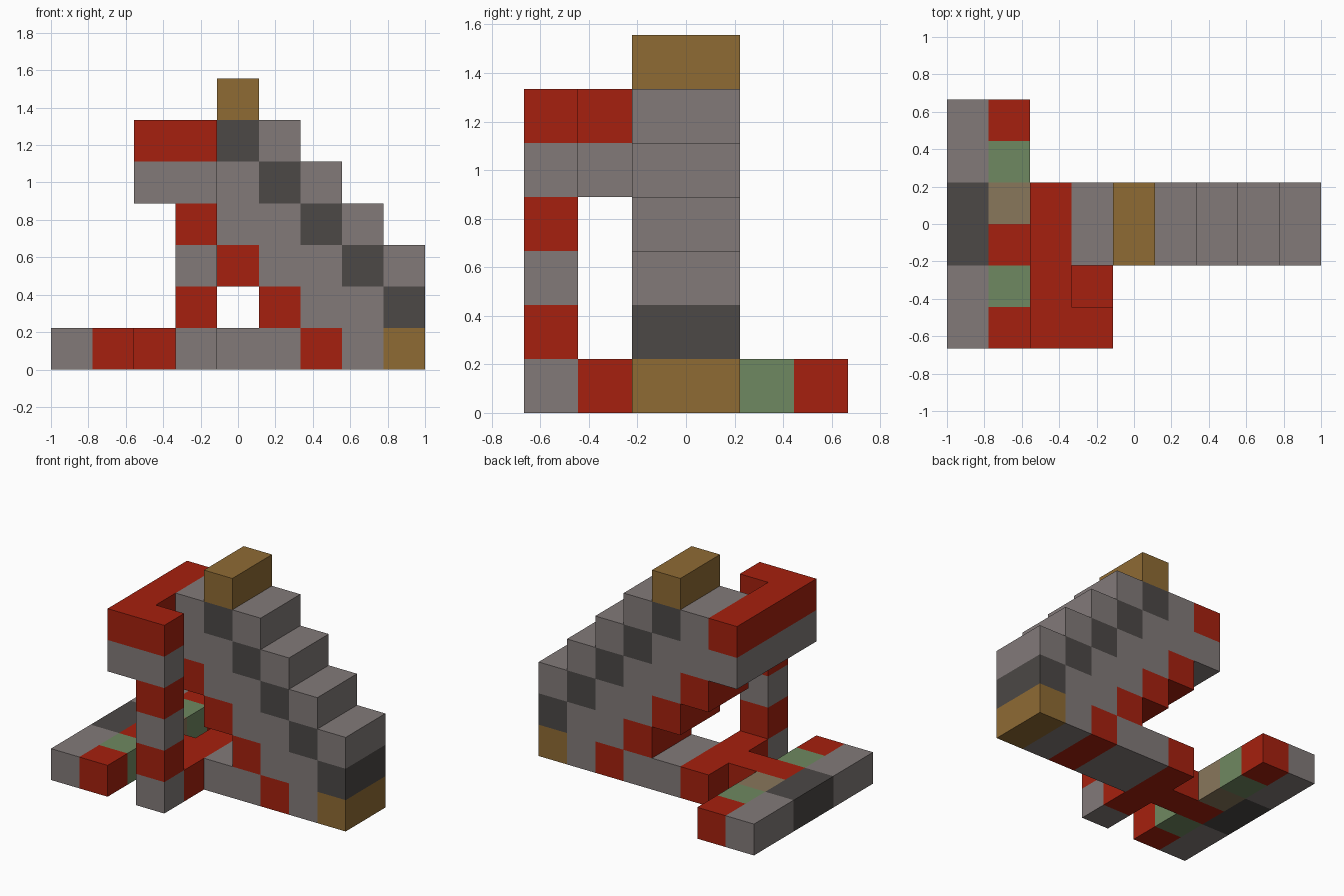
import bpy
import bmesh

cube = bpy.data.objects.get("Cube")
if cube:
    bpy.data.objects.remove(cube, do_unlink=True)

UNIT = 2 / 9                      # edge of one block
COLOURS = {
    "brick red": (0.381, 0.0144, 0.0044),
    "stone grey": (0.223, 0.195, 0.191),
    "dark stone": (0.072, 0.065, 0.061),
    "ochre": (0.275, 0.147, 0.034),
    "moss green": (0.159, 0.246, 0.119),
    "tan": (0.25, 0.184, 0.105),
}
RED, GREY, DARK, OCHRE, GREEN, TAN = names = list(COLOURS)

mats = {}
for name, rgb in COLOURS.items():
    m = bpy.data.materials.new(name)
    m.use_nodes = True
    m.diffuse_color = (*rgb, 1)
    bsdf = m.node_tree.nodes["Principled BSDF"]
    bsdf.inputs["Base Color"].default_value = (*rgb, 1)
    bsdf.inputs["Roughness"].default_value = 0.9
    mats[name] = m

parts = {}


def block(part, colour, x, y, z):
    """Fill block cells; each coordinate is one index or a range."""
    xs, ys, zs = [(v,) if isinstance(v, int) else v for v in (x, y, z)]
    cells = parts.setdefault(part, {})
    cells.update({(i, j, k): colour for i in xs for j in ys for k in zs})


# Staircase: grey mass with a dark diagonal and a red underside
DEEP = range(2, 4)
for z in range(1, 6):
    block("staircase", RED if z < 4 else GREY, 6 - z if z < 4 else 2, DEEP, z)
    block("staircase", GREY, range(7 - z if z < 4 else 3, 9 - z), DEEP, z)
    block("staircase", DARK, 9 - z, DEEP, z)
    if z > 1:
        block("staircase", GREY, 10 - z, DEEP, z)
block("staircase", RED, 2, DEEP, 5)
block("top_block", OCHRE, 4, DEEP, 6)

# Ground course under the staircase
block("ground_course", GREY, range(4, 8), DEEP, 0)
block("ground_course", RED, 6, DEEP, 0)
block("ground_course", RED, 3, range(1, 4), 0)
block("ground_course", OCHRE, 8, DEEP, 0)

# Front pillar with alternating bands
for z in range(4):
    block("front_pillar", RED if z % 2 else GREY, 3, 0, z)

# Hooked overhang joining the pillar to the staircase
for z, colour in ((4, GREY), (5, RED)):
    block("overhang", colour, 2, range(2), z)
    block("overhang", colour, 3, 0, z)

# Side platform: outer kerb, coloured row and connecting block
block("platform_kerb", GREY, 0, range(6), 0)
block("platform_kerb", DARK, 0, DEEP, 0)
for y, colour in enumerate((RED, GREEN, RED, TAN, GREEN, RED)):
    block("platform_row", colour, 1, y, 0)
block("platform_link", RED, 2, 2, 0)

filled = {c for cells in parts.values() for c in cells}


def build(part, cells):
    """Make the outer skin of one part, merging flat areas of one colour."""
    bm = bmesh.new()
    verts = {}

    def vert(p):
        if p not in verts:
            verts[p] = bm.verts.new(((p[0] - 4.5) * UNIT, (p[1] - 3) * UNIT, p[2] * UNIT))
        return verts[p]

    used = [n for n in names if n in cells.values()]
    for cell, colour in cells.items():
        for axis in range(3):
            u, v = (axis + 1) % 3, (axis + 2) % 3
            for side in (0, 1):
                near = list(cell)
                near[axis] += 2 * side - 1
                if tuple(near) in filled:
                    continue
                ring = []
                for du, dv in ((0, 0), (1, 0), (1, 1), (0, 1)):
                    p = list(cell)
                    p[axis] += side
                    p[u] += du
                    p[v] += dv
                    ring.append(vert(tuple(p)))
                face = bm.faces.new(ring if side else ring[::-1])
                face.material_index = used.index(colour)
    bmesh.ops.dissolve_limit(bm, angle_limit=0.01, verts=bm.verts[:],
                             edges=bm.edges[:], delimit={"MATERIAL"})
    mesh = bpy.data.meshes.new(part)
    bm.to_mesh(mesh)
    bm.free()
    for n in used:
        mesh.materials.append(mats[n])
    bpy.context.scene.collection.objects.link(bpy.data.objects.new(part, mesh))


for part, cells in parts.items():
    build(part, cells)
